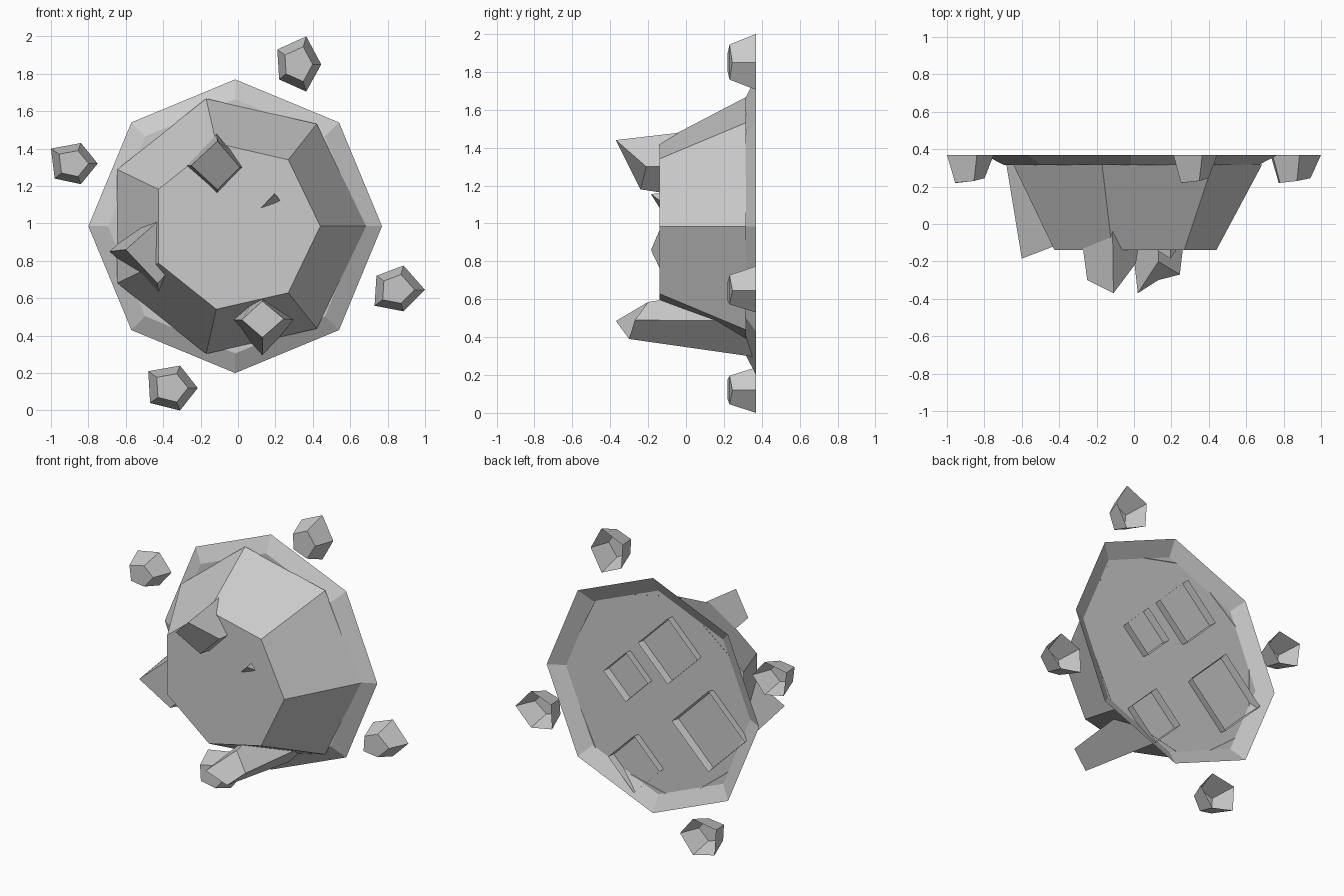
import bpy, bmesh
from math import cos, sin, tau

if "Cube" in bpy.data.objects:
    bpy.data.objects.remove(bpy.data.objects["Cube"])

CX, CZ = -0.015, 0.985      # centre of the dish
BACK = 0.37                 # open rear plane


def shell(name, front, back):
    """Flat-faced shell from a capped front ring to an open back ring."""
    bm = bmesh.new()
    f = [bm.verts.new(p) for p in front]
    b = [bm.verts.new(p) for p in back]
    n = len(f)
    bm.faces.new(f)
    for i in range(n):
        j = (i + 1) % n
        bm.faces.new((f[i], b[i], b[j], f[j]))
    bmesh.ops.recalc_face_normals(bm, faces=bm.faces)
    mesh = bpy.data.meshes.new(name)
    bm.to_mesh(mesh)
    bm.free()
    # The cap must look towards -y
    if mesh.polygons[0].normal.y > 0:
        mesh.flip_normals()
    obj = bpy.data.objects.new(name, mesh)
    bpy.context.collection.objects.link(obj)
    return obj


def ring(n, r, y):
    return [(CX + r * cos(tau * i / n), y, CZ + r * sin(tau * i / n)) for i in range(n)]


# Shallow octagonal dish and the seven-sided rock on it
shell("base_dish", ring(8, 0.68, 0.315), ring(8, 0.785, BACK))
shell("main_rock", ring(7, 0.455, -0.14), ring(7, 0.70, 0.318))

# Tapered square spikes: back centre x, z, back radius, front corners (top, right, bottom, left)
spikes = {
    "upper_spike": (-0.12, 1.305, 0.22,
                    [(-0.11, -0.37, 1.44), (0.01, -0.21, 1.30), (-0.11, -0.24, 1.18), (-0.25, -0.30, 1.31)]),
    "lower_spike": (0.13, 0.485, 0.19,
                    [(0.13, -0.20, 0.585), (0.245, -0.27, 0.49), (0.13, -0.30, 0.39), (0.02, -0.37, 0.485)]),
    "side_spike": (-0.42, 0.85, 0.27,
                   [(-0.43, -0.12, 1.01), (-0.27, -0.03, 0.85), (-0.43, -0.10, 0.68), (-0.60, -0.185, 0.86)]),
    "buried_spike": (0.19, 1.05, 0.165,
                     [(0.195, -0.185, 1.155), (0.29, -0.04, 1.05), (0.19, 0.0, 0.96), (0.09, -0.12, 1.05)]),
}
for name, (x, z, r, front) in spikes.items():
    back = [(x + r * dx, 0.365, z + r * dz) for dx, dz in ((0, 1), (1, 0), (0, -1), (-1, 0))]
    shell(name, front, back)

# Loose five-sided pebbles: irregular outlines in x, z
pebbles = {
    "top_pebble": [(0.445, 1.85), (0.365, 2.0), (0.21, 1.93), (0.22, 1.77), (0.365, 1.705)],
    "left_pebble": [(-0.75, 1.32), (-0.84, 1.43), (-1.0, 1.40), (-0.98, 1.24), (-0.84, 1.21)],
    "right_pebble": [(1.0, 0.645), (0.885, 0.775), (0.74, 0.72), (0.73, 0.56), (0.885, 0.53)],
    "bottom_pebble": [(-0.215, 0.12), (-0.31, 0.24), (-0.48, 0.21), (-0.47, 0.04), (-0.31, 0.0)],
}
for name, outline in pebbles.items():
    mx = sum(p[0] for p in outline) / 5
    mz = sum(p[1] for p in outline) / 5
    depth = (0.245, 0.23, 0.22, 0.22, 0.23)
    front = [(mx + 0.63 * (x - mx), y, mz + 0.63 * (z - mz)) for (x, z), y in zip(outline, depth)]
    shell(name, front, [(x, BACK, z) for x, z in outline])
